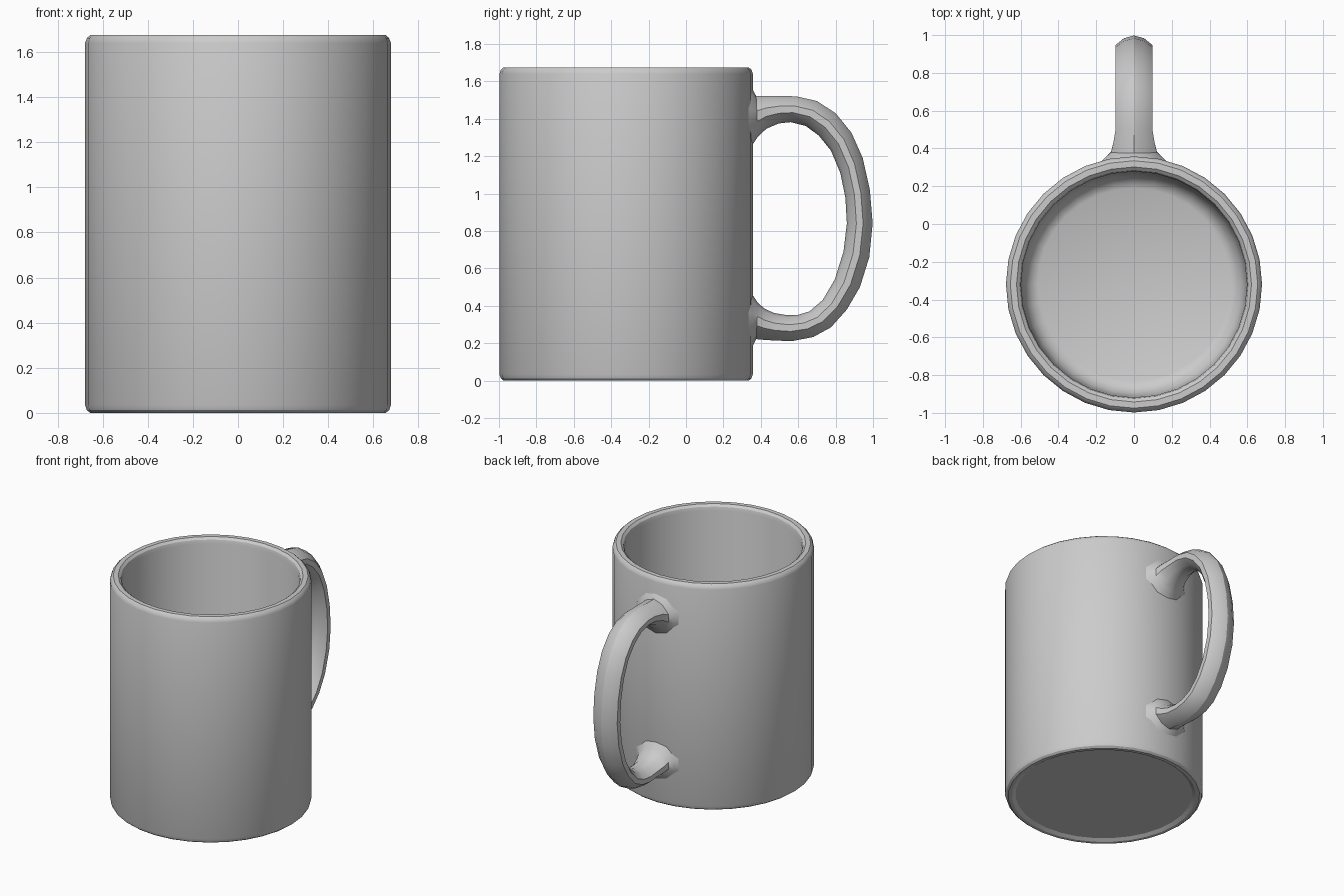
import bpy
import bmesh
import math

cube = bpy.data.objects.get("Cube")
if cube:
    bpy.data.objects.remove(cube, do_unlink=True)

SIDES = 32
CENTRE_Y = -0.32

glaze = bpy.data.materials.new("grey glaze")
glaze.use_nodes = True
GREY = (0.6, 0.6, 0.6, 1.0)
glaze.diffuse_color = GREY
glaze.node_tree.nodes["Principled BSDF"].inputs["Base Color"].default_value = GREY


def skin(name, rings):
    """Bridge a list of equal closed rings, cap both ends and shade smooth."""
    bm = bmesh.new()
    loops = [[bm.verts.new(p) for p in ring] for ring in rings]
    for a, b in zip(loops, loops[1:]):
        for i in range(len(a)):
            j = (i + 1) % len(a)
            bm.faces.new((a[i], a[j], b[j], b[i]))
    bm.faces.new(loops[0])
    bm.faces.new(loops[-1])
    bmesh.ops.recalc_face_normals(bm, faces=bm.faces)
    mesh = bpy.data.meshes.new(name)
    bm.to_mesh(mesh)
    bm.free()
    mesh.materials.append(glaze)
    obj = bpy.data.objects.new(name, mesh)
    bpy.context.collection.objects.link(obj)
    bpy.ops.object.select_all(action='DESELECT')
    obj.select_set(True)
    bpy.context.view_layer.objects.active = obj
    bpy.ops.object.shade_smooth_by_angle(angle=math.radians(30))
    return obj


# Mug body: (radius, height) from recessed foot, up the wall, over the rim, to the floor
profile = [
    (0.605, 0.015), (0.63, 0.0), (0.655, 0.0), (0.67, 0.012), (0.678, 0.035),
    (0.678, 1.64), (0.67, 1.662), (0.655, 1.675), (0.622, 1.675),
    (0.605, 1.66), (0.598, 1.635), (0.592, 0.20), (0.575, 0.14),
    (0.545, 0.105), (0.51, 0.09),
]


def circle(r, z):
    return [(r * math.sin(2 * math.pi * i / SIDES),
             CENTRE_Y - r * math.cos(2 * math.pi * i / SIDES), z)
            for i in range(SIDES)]


skin("mug_body", [circle(r, z) for r, z in profile])

# Handle: outer (y, z), inner (y, z) and half width at each station, flared at both ends
W = 0.098
stations = [
    (0.325, 1.60, 0.325, 1.22, 0.18),
    (0.355, 1.56, 0.355, 1.26, 0.15),
    (0.375, 1.522, 0.385, 1.305, 0.122),
    (0.42, 1.522, 0.43, 1.347, 0.11),
    (0.50, 1.522, 0.495, 1.375, W),
    (0.59, 1.52, 0.56, 1.382, W),
    (0.70, 1.495, 0.64, 1.362, W),
    (0.80, 1.43, 0.71, 1.31, W),
    (0.885, 1.325, 0.775, 1.23, W),
    (0.945, 1.19, 0.825, 1.11, W),
    (0.983, 1.02, 0.852, 0.98, W),
    (0.998, 0.84, 0.86, 0.84, W),
    (0.98, 0.66, 0.842, 0.69, W),
    (0.93, 0.50, 0.795, 0.54, W),
    (0.86, 0.38, 0.73, 0.43, W),
    (0.775, 0.285, 0.66, 0.37, W),
    (0.68, 0.233, 0.60, 0.352, W),
    (0.57, 0.212, 0.54, 0.35, W),
    (0.48, 0.214, 0.47, 0.362, W),
    (0.42, 0.218, 0.42, 0.385, 0.11),
    (0.375, 0.222, 0.385, 0.415, 0.122),
    (0.355, 0.18, 0.355, 0.46, 0.15),
    (0.325, 0.14, 0.325, 0.50, 0.18),
]

# Cross-section: (share of half width, position from inner 0 to outer 1)
half = [(0.0, 1.0), (0.55, 0.89), (1.0, 0.63), (1.0, 0.37), (0.55, 0.10), (0.0, 0.0)]
section = half + [(-u, t) for u, t in reversed(half[1:-1])]


def handle_ring(oy, oz, iy, iz, w):
    return [(u * w, iy + (oy - iy) * t, iz + (oz - iz) * t) for u, t in section]


skin("mug_handle", [handle_ring(*s) for s in stations])
